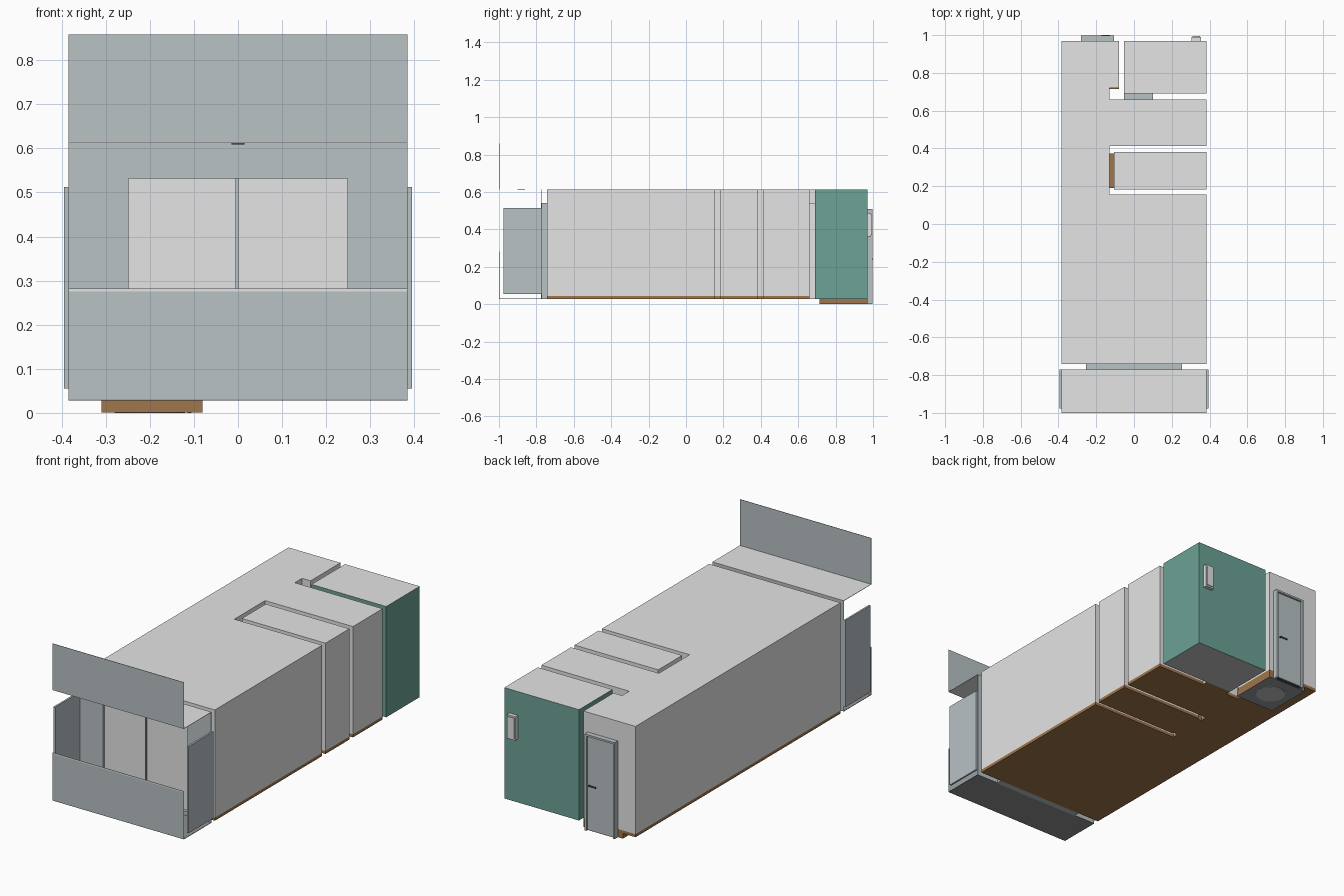
import bpy, bmesh, math

if "Cube" in bpy.data.objects:
    bpy.data.objects.remove(bpy.data.objects["Cube"])


def mat(name, r, g, b):
    m = bpy.data.materials.new(name)
    m.diffuse_color = (r, g, b, 1)
    m.use_nodes = True
    m.node_tree.nodes["Principled BSDF"].inputs["Base Color"].default_value = m.diffuse_color
    return m


WHITE = mat("white_plaster", .78, .78, .78)
GREY = mat("blue_grey", .48, .54, .56)
TEAL = mat("teal_wall", .15, .36, .30)
BROWN = mat("brown_wood", .35, .18, .07)
STONE = mat("grey_stone", .28, .28, .28)
BATHFLOOR = mat("bath_floor_grey", .55, .55, .55)
ENTRY = mat("entry_tile", .30, .33, .35)
DARK = mat("dark_metal", .07, .07, .075)


def prism(name, outline, z0, z1, side, top=None, bottom=None, band=None):
    """Upright prism; band = (height, material) paints a strip at the foot."""
    levels = [z0, z1] if band is None else [z0, z0 + band[0], z1]
    mats = [side, top or side, bottom or side] + ([band[1]] if band else [])
    bm = bmesh.new()
    rings = [[bm.verts.new((x, y, z)) for x, y in outline] for z in levels]
    n = len(outline)
    for k in range(len(rings) - 1):
        for i in range(n):
            j = (i + 1) % n
            f = bm.faces.new((rings[k][i], rings[k][j], rings[k + 1][j], rings[k + 1][i]))
            f.material_index = 3 if band and k == 0 else 0
    bm.faces.new(rings[-1]).material_index = 1
    bm.faces.new(rings[0][::-1]).material_index = 2
    me = bpy.data.meshes.new(name)
    bm.to_mesh(me)
    bm.free()
    for m in mats:
        me.materials.append(m)
    ob = bpy.data.objects.new(name, me)
    bpy.context.collection.objects.link(ob)
    return ob


def box(name, x0, x1, y0, y1, z0, z1, side, **kw):
    return prism(name, [(x0, y0), (x1, y0), (x1, y1), (x0, y1)], z0, z1, side, **kw)


L, R, FL, CEIL = -.384, .384, .028, .614
T = .002  # sheet thickness

# Main room, hall and recessed kitchen as one volume
prism("main_room",
      [(L, -.742), (R, -.742), (R, .155), (-.13, .155), (-.13, .412), (R, .412),
       (R, .66), (-.13, .66), (-.13, .72), (-.08, .72), (-.08, .97), (L, .97)],
      FL, CEIL, WHITE, bottom=BROWN, band=(.016, BROWN))

# Closet and bathroom volumes, separated by wall gaps
box("closet_room", -.105, R, .182, .382, FL, CEIL, WHITE, bottom=BROWN, band=(.016, BROWN))
box("bathroom", -.053, R, .69, .97, FL, CEIL, TEAL, top=WHITE, bottom=BATHFLOOR)

# Door passages bridging the wall gaps
box("closet_doorway", -.13, -.105, .19, .374, FL, .56, BROWN)
box("bathroom_doorway", -.053, .10, .66, .69, FL, .54, WHITE, top=GREY, bottom=BROWN)

# Sunken entry floor with round mat
box("entry_floor", -.31, -.08, .715, .97, .001, FL, BROWN, bottom=ENTRY)
prism("entry_mat", [(-.195 + .075 * math.cos(a * math.pi / 8), .84 + .075 * math.sin(a * math.pi / 8))
                    for a in range(16)], 0, .001, BATHFLOOR)

# Entrance door: frame, leaf and lever handle
for x in (-.28, -.115):
    box("entry_door_jamb", x, x + .01, .97, .997, 0, .51, GREY)
box("entry_door_head", -.28, -.105, .97, .997, .5, .51, GREY)
box("entry_door_leaf", -.268, -.117, .97, .99, .006, .497, GREY)
box("entry_door_edge", -.27, -.115, .97, .986, .001, .5, DARK)
box("door_handle_stem", -.135, -.128, .988, .998, .238, .245, DARK)
box("door_handle_lever", -.172, -.128, .996, 1.0, .238, .245, DARK)

# Small cabinet on the bathroom rear wall
box("wall_cabinet", .305, .355, .97, .99, .362, .488, WHITE)
box("cabinet_front", .311, .349, .99, .994, .37, .48, WHITE)

# Balcony floor, ceiling, parapet and upper fascia
box("balcony_floor", L, R, -1, -.77, FL, FL + T, STONE)
box("balcony_ceiling", L, R, -1, -.77, CEIL - T, CEIL, WHITE)
box("balcony_parapet", L, R, -1, -1 + T, FL, .275, GREY)
box("parapet_cap", L, R, -1, -1 + T, .275, .282, WHITE)
box("upper_fascia", L, R, -1, -1 + T, CEIL, .858, GREY)
box("balcony_ceiling_light", -.015, .015, -.9, -.86, .609, .612, DARK)

# Balcony back wall around the window opening
WX, WTOP = .255, .54
box("balcony_wall_left", L, -WX, -.772, -.77, FL, CEIL, GREY)
box("balcony_wall_right", WX, R, -.772, -.77, FL, CEIL, GREY)
box("balcony_wall_head", -WX, WX, -.772, -.77, WTOP, CEIL, GREY)

# Sliding window: frame members and two panes
box("window_head", -WX, WX, -.775, -.742, WTOP - .008, WTOP, GREY)
box("window_sill", -WX, WX, -.775, -.742, FL, .05, GREY)
for s in (-1, 1):
    box("window_jamb", min(s * WX, s * .248), max(s * WX, s * .248), -.775, -.742, .05, WTOP - .008, GREY)
    box("window_pane", min(0, s * .248), max(0, s * .248), -.76, -.757, .05, WTOP - .008, WHITE)
box("window_mullion", -.006, .001, -.768, -.75, .05, WTOP - .008, GREY)

# Side partition panels of the balcony
for s in (-1, 1):
    a, b = sorted((s * .385, s * .395))
    box("balcony_partition", a, b, -.977, -.77, .055, .513, GREY)
